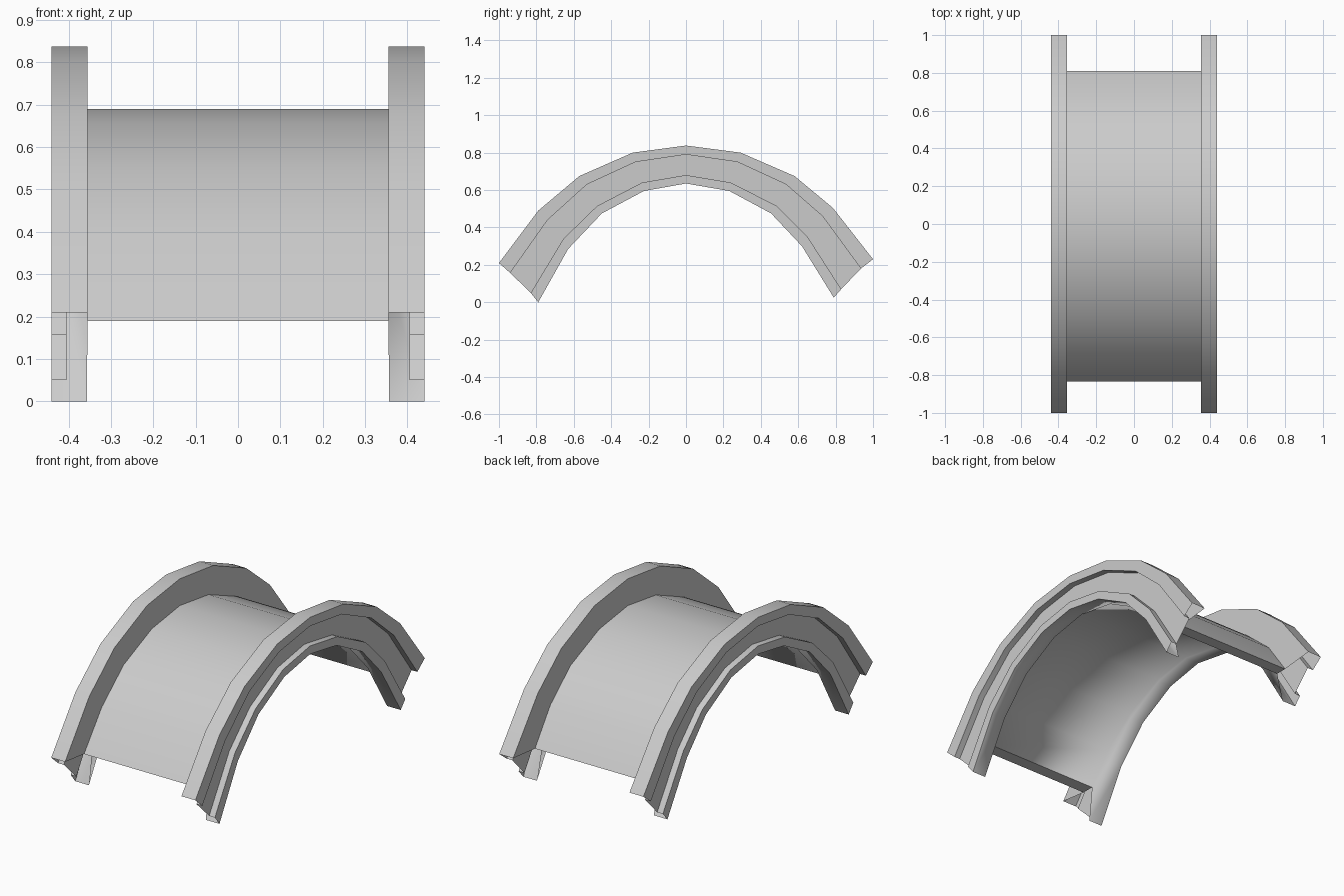
import bpy, bmesh

if "Cube" in bpy.data.objects:
    bpy.data.objects.remove(bpy.data.objects["Cube"])

# Arch curves (y, z), running from front foot to back foot
rim = [(-1, .21), (-.79, .49), (-.57, .675), (-.285, .80), (0, .838),
       (.292, .80), (.58, .675), (.785, .505), (1, .23)]
groove_top = [(-.94, .157), (-.74, .44), (-.53, .63), (-.27, .75), (0, .79),
              (.275, .75), (.535, .63), (.73, .46), (.935, .18)]
groove_low = [(-.83, .05), (-.655, .34), (-.475, .515), (-.235, .64), (0, .68),
              (.24, .64), (.485, .515), (.65, .35), (.83, .07)]
bore = [(-.79, 0), (-.63, .285), (-.45, .475), (-.225, .595), (0, .635),
        (.232, .595), (.455, .475), (.62, .30), (.79, .025)]
barrel_out = [(-.835, .19), (-.68, .39), (-.49, .55), (-.245, .655), (0, .69),
              (.25, .655), (.50, .55), (.675, .40), (.81, .21)]
barrel_in = [(-.765, .19), (-.635, .355), (-.455, .50), (-.227, .607), (0, .642),
             (.234, .607), (.46, .50), (.63, .365), (.745, .21)]

# Half cross-section: barrel top, grooved flange, barrel underside
# Third value marks a soft crease
half = [(.355, barrel_out, False), (.355, rim, False), (.44, rim, False),
        (.44, groove_top, False), (.405, groove_top, False),
        (.405, groove_low, False), (.44, groove_low, False),
        (.44, bore, False), (.357, bore, True), (.355, barrel_in, True)]
section = half + [(-x, c, s) for x, c, s in reversed(half)]

bm = bmesh.new()
cols = [[bm.verts.new((x, y, z)) for y, z in curve] for x, curve, _ in section]
n = len(cols)

# Sweep the section along the arch; the flange feet stay open
for i in range(n):
    a, b = cols[i], cols[(i + 1) % n]
    for k in range(len(a) - 1):
        bm.faces.new((a[k], b[k], b[k + 1], a[k + 1]))

# Close the two ends of the barrel wall
h = len(half)
for k in (0, -1):
    bm.faces.new((cols[0][k], cols[h - 1][k], cols[h][k], cols[-1][k]))
bmesh.ops.recalc_face_normals(bm, faces=bm.faces)

# Smooth along the arch, crisp along the section corners
for f in bm.faces:
    f.smooth = True
for col, (_, _, soft) in zip(cols, section):
    for p, q in zip(col, col[1:]):
        bm.edges.get((p, q)).smooth = soft
for k in (0, -1):
    for i in (0, h - 1):
        j = n - 1 - i
        bm.edges.get((cols[i][k], cols[j][k])).smooth = False

mesh = bpy.data.meshes.new("arched_flanged_shell")
bm.to_mesh(mesh)
bm.free()
obj = bpy.data.objects.new("arched_flanged_shell", mesh)
bpy.context.collection.objects.link(obj)
